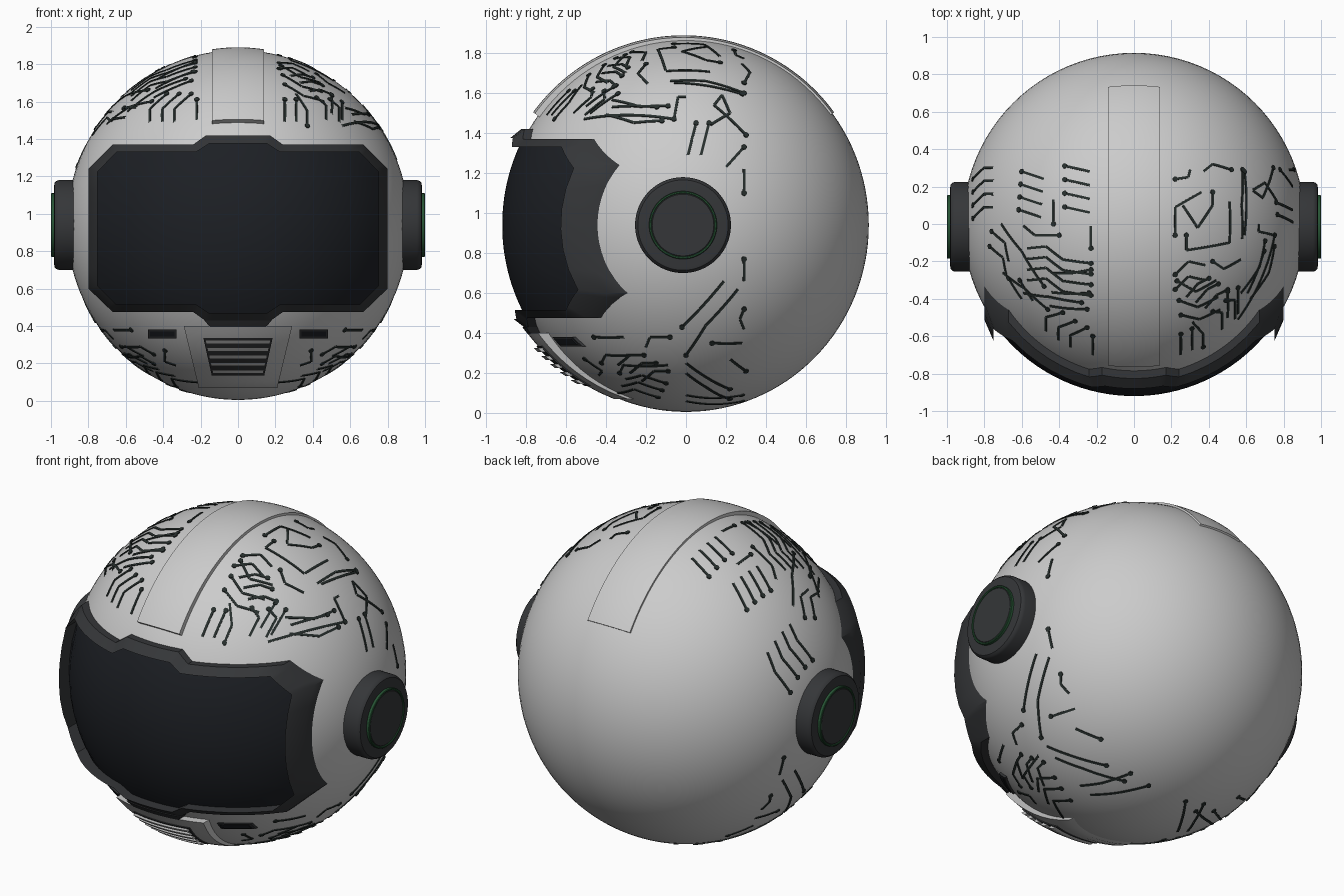
import bpy, bmesh
from math import sin, cos, pi, sqrt, radians
from mathutils import Vector

if "Cube" in bpy.data.objects:
    bpy.data.objects.remove(bpy.data.objects["Cube"])

CZ, R, KZ = 0.94, 0.915, 0.935 / 0.915   # shell centre, radius, vertical stretch


def material(name, rgb):
    m = bpy.data.materials.new(name)
    m.diffuse_color = (*rgb, 1)
    m.use_nodes = True
    m.node_tree.nodes["Principled BSDF"].inputs["Base Color"].default_value = m.diffuse_color
    return m


GLASS = material("glass_black", (0.012, 0.014, 0.018))
DARK = material("dark_grey", (0.035, 0.037, 0.04))
TRACE = material("trace_dark", (0.02, 0.028, 0.026))
GREEN = material("ring_green", (0.02, 0.09, 0.035))


def finish(bm, name, mat=None, angle=30):
    bmesh.ops.remove_doubles(bm, verts=bm.verts, dist=1e-5)
    bmesh.ops.recalc_face_normals(bm, faces=bm.faces)
    me = bpy.data.meshes.new(name)
    bm.to_mesh(me)
    bm.free()
    ob = bpy.data.objects.new(name, me)
    bpy.context.collection.objects.link(ob)
    if mat:
        me.materials.append(mat)
    bpy.ops.object.select_all(action='DESELECT')
    ob.select_set(True)
    bpy.context.view_layer.objects.active = ob
    bpy.ops.object.shade_smooth_by_angle(angle=radians(angle))
    return ob


def front(x, z, r):
    """Point on the front of the shell of radius r, seen at (x, z)."""
    d = (z - CZ) / KZ
    return Vector((x, -sqrt(max(0, r * r - x * x - d * d)), z))


def loft(bm, rings):
    vs = [[bm.verts.new(p) for p in ring] for ring in rings]
    n = len(vs[0])
    for a, b in zip(vs, vs[1:]):
        for i in range(n):
            bm.faces.new((a[i], a[(i + 1) % n], b[(i + 1) % n], b[i]))
    return vs


def patch(name, f, nu, nv, mat=None):
    """Raised curved plate: f(u, v, top) gives its points, the rim drops to the base."""
    bm = bmesh.new()
    g = [[bm.verts.new(f(i / nu, j / nv, True)) for j in range(nv + 1)] for i in range(nu + 1)]
    for i in range(nu):
        for j in range(nv):
            bm.faces.new((g[i][j], g[i + 1][j], g[i + 1][j + 1], g[i][j + 1]))
    rim = ([(i, 0) for i in range(nu)] + [(nu, j) for j in range(nv)]
           + [(i, nv) for i in range(nu, 0, -1)] + [(0, j) for j in range(nv, 0, -1)])
    low = [bm.verts.new(f(i / nu, j / nv, False)) for i, j in rim]
    for k in range(len(rim)):
        m = (k + 1) % len(rim)
        a, b = rim[k], rim[m]
        bm.faces.new((g[a[0]][a[1]], g[b[0]][b[1]], low[m], low[k]))
    return finish(bm, name, mat)


def front_plate(name, x, zb, wb, zt, wt, rb, rt, mat=None, nv=10):
    """Trapezoid plate on the front, half widths wb / wt, radius rb to rt."""
    def f(u, v, top):
        w = wb + (wt - wb) * v
        r = rb + (rt - rb) * v if top else R - 0.01
        return front(x + w * (2 * u - 1), zb + (zt - zb) * v, r)
    return patch(name, f, 12, nv, mat)


# Shell
bm = bmesh.new()
bmesh.ops.create_uvsphere(bm, u_segments=96, v_segments=64, radius=R)
for v in bm.verts:
    v.co = (v.co.x, v.co.y, v.co.z * KZ + CZ)
finish(bm, "helmet_shell")


# Visor frame and glass
def outline(half, n=6):
    pts = half + [(-x, z) for x, z in half[-2:0:-1]]
    out = []
    for (x0, z0), (x1, z1) in zip(pts, pts[1:] + pts[:1]):
        out += [(x0 + (x1 - x0) * i / n, z0 + (z1 - z0) * i / n) for i in range(n)]
    return out


outer = outline([(0, .425), (.17, .425), (.24, .475), (.67, .475), (.80, .60),
                 (.80, 1.24), (.67, 1.37), (.24, 1.37), (.17, 1.42), (0, 1.42)])
inner = outline([(0, .47), (.155, .47), (.225, .515), (.65, .515), (.75, .615),
                 (.75, 1.225), (.65, 1.33), (.225, 1.33), (.155, 1.375), (0, 1.375)])
bm = bmesh.new()
loft(bm, [[front(x, z, r) for x, z in o] for o, r in
          ((outer, .90), (outer, .95), (inner, .978), (inner, .90))])
finish(bm, "visor_frame", DARK)

bm = bmesh.new()
rings = loft(bm, [[front(x * t, CZ + (z - CZ) * t, .92) for x, z in inner]
                  for t in [1 - k / 16 for k in range(16)]])
bm.faces.new(rings[-1])
finish(bm, "visor_glass", GLASS)


# Crest band over the top
def crest(u, v, top):
    a = radians(-53.5 + 107 * v)
    x, r = .14 * (2 * u - 1), (.937 if top else .90)
    c = sqrt(r * r - x * x)
    return Vector((x, -.012 + c * sin(a), CZ + c * cos(a) * 1.014))


patch("crest_band", crest, 8, 64)

# Chin plate, vent and side slots
front_plate("chin_plate", 0, .07, .21, .40, .29, .925, .955)
front_plate("chin_tab", 0, .395, .15, .43, .18, .955, .96, DARK, 3)
front_plate("vent_back", 0, .135, .14, .335, .185, .937, .956, DARK)
for i in range(5):
    z = .145 + i * .04
    w = .135 + i * .009
    rr = .95 + i * .0045
    front_plate(f"vent_slat_{i + 1}", 0, z, w, z + .02, w + .004, rr, rr + .004, None, 2)
for s, side in ((1, "right"), (-1, "left")):
    front_plate(f"slot_rim_{side}", s * .405, .333, .077, .381, .077, .925, .925, DARK, 3)
    front_plate(f"slot_{side}", s * .405, .343, .066, .371, .066, .929, .929, GLASS, 3)


# Ear pads, turned about the x axis
def turned(name, s, profile, mat, n=64):
    bm = bmesh.new()
    rings = loft(bm, [[(s * x, -.015 + r * cos(2 * pi * i / n), CZ + r * sin(2 * pi * i / n))
                       for i in range(n)] for x, r in profile])
    if profile[0] != profile[-1]:
        bm.faces.new(rings[-1])
    finish(bm, name, mat)


for s, side in ((1, "right"), (-1, "left")):
    turned(f"ear_pad_{side}", s, [(.85, .24), (.957, .24), (.97, .236), (.98, .226), (.983, .21)], DARK)
    turned(f"ear_ring_{side}", s, [(.975, .17), (.997, .17), (1, .167), (1, .161),
                                   (.997, .158), (.975, .158), (.975, .17)], GREEN)
    turned(f"ear_disc_{side}", s, [(.97, .158), (.994, .158), (.997, .154)], DARK)

# Circuit traces: paths read in one view, laid onto the shell
PROJ = {
    'top': lambda a, b: (a, b, sqrt(max(0, R * R - a * a - b * b))),
    'front': lambda a, b: (a, front(a, b, R).y, (b - CZ) / KZ),
    'right': lambda a, b: (sqrt(max(0, R * R - a * a - ((b - CZ) / KZ) ** 2)), a, (b - CZ) / KZ),
    'left': lambda a, b: (-sqrt(max(0, R * R - a * a - ((b - CZ) / KZ) ** 2)), a, (b - CZ) / KZ),
}
trace_bm = bmesh.new()


def on_shell(d, r):
    d = d.normalized() * r
    return Vector((d.x, d.y, d.z * KZ + CZ))


def trace(view, path, step=(0, 0), n=1, w=.0065):
    """n parallel traces, each a thin raised strip with a round pad at its start."""
    for k in range(n):
        dirs = [Vector(PROJ[view](a + step[0] * k, b + step[1] * k)).normalized() for a, b in path]
        for a, b in zip(dirs, dirs[1:]):
            m = max(2, int((a - b).length / .04))
            side = a.cross(b).normalized() * w
            rows = []
            for i in range(m + 1):
                d = a.lerp(b, i / m).normalized() * R
                rows.append([trace_bm.verts.new(on_shell(d + side * q, R + h)) for q, h in
                             ((-1, -.004), (-1, .004), (1, .004), (1, -.004))])
            for p, q in zip(rows, rows[1:]):
                for j in range(3):
                    trace_bm.faces.new((p[j], p[j + 1], q[j + 1], q[j]))
        d = dirs[0]
        e = d.orthogonal().normalized()
        g = d.cross(e)
        pads = [[trace_bm.verts.new(on_shell(d * R + (e * cos(i * pi / 5) + g * sin(i * pi / 5)) * .014, R + h))
                 for i in range(10)] for h in (-.004, .006)]
        trace_bm.faces.new(pads[1])
        for i in range(10):
            j = (i + 1) % 10
            trace_bm.faces.new((pads[0][i], pads[0][j], pads[1][j], pads[1][i]))


# upper right
trace('top', [(.22, .24), (.29, .25), (.30, .29)])
trace('top', [(.52, .29), (.42, .32), (.37, .28)])
trace('top', [(.59, .28), (.59, -.06)])
trace('top', [(.42, .17), (.42, .10), (.34, -.02), (.26, .10)])
trace('top', [(.22, -.06), (.22, .09), (.36, .17)])
trace('top', [(.28, -.06), (.28, -.14), (.51, -.10), (.51, .12)])
trace('top', [(.22, -.27), (.29, -.20), (.38, -.22)], (.0, -.08), 2)
trace('top', [(.42, -.20), (.48, -.24), (.57, -.19)])
trace('top', [(.50, -.35), (.44, -.38), (.38, -.45)], (-.05, .03), 3)
trace('top', [(.50, -.36), (.50, -.50)], (.055, .02), 2)
trace('top', [(.75, -.12), (.72, -.26), (.62, -.40)], (-.05, .03), 2)
trace('front', [(.25, 1.61), (.25, 1.49)], (.06, 0), 2)
trace('front', [(.37, 1.47), (.37, 1.55), (.31, 1.64)])
trace('front', [(.42, 1.62), (.47, 1.58), (.47, 1.50)], (.07, -.01), 2)
trace('front', [(.23, 1.79), (.33, 1.73), (.44, 1.70)], (.01, -.05), 3)
trace('right', [(-.145, 1.53), (-.37, 1.53)])
trace('right', [(-.06, 1.47), (-.51, 1.47)])
trace('right', [(-.06, 1.47), (-.04, 1.58), (.0, 1.58)])
trace('right', [(.05, 1.45), (.01, 1.29)], (.065, 0), 2)
trace('right', [(.30, 1.39), (.14, 1.54), (.18, 1.59), (.22, 1.50), (.12, 1.44)])
trace('right', [(.29, 1.33), (.20, 1.23)])
trace('right', [(.29, 1.10), (.29, 1.22)])
trace('right', [(.29, 1.60), (.10, 1.66), (-.08, 1.66)])

# upper left
trace('top', [(-.37, .31), (-.235, .28)], (0, -.073), 4)
trace('top', [(-.60, .28), (-.48, .24)], (-.005, -.068), 4)
trace('top', [(-.43, .0), (-.43, .13)])
trace('top', [(-.23, -.13), (-.23, -.01)])
trace('top', [(-.40, -.06), (-.53, -.06), (-.59, -.01)])
trace('top', [(-.23, -.21), (-.38, -.19), (-.47, -.12), (-.57, -.13)], (0, -.057), 4)
trace('top', [(-.28, -.42), (-.45, -.39), (-.59, -.37)])
trace('top', [(-.86, .24), (-.80, .30), (-.75, .30)], (0, -.07), 4)
trace('top', [(-.76, -.04), (-.69, -.10), (-.67, -.20)], (-.01, -.08), 2)
trace('top', [(-.67, -.29), (-.60, -.40)], (.06, -.01), 2)
trace('front', [(-.22, 1.61), (-.22, 1.50)])
trace('front', [(-.25, 1.64), (-.34, 1.56), (-.34, 1.49)], (-.065, 0), 3)
trace('front', [(-.23, 1.81), (-.33, 1.77), (-.43, 1.72)], (-.01, -.05), 3)
trace('front', [(-.46, 1.60), (-.58, 1.57), (-.70, 1.48)], (-.02, .06), 2)

# lower traces on both sides
for v in ('right', 'left'):
    trace(v, [(-.02, .43), (.19, .66)])
    trace(v, [(.0, .29), (.10, .44), (.26, .62)])
    trace(v, [(.29, .77), (.29, .66)])
    trace(v, [(.29, .52), (.27, .47), (.29, .42)])
    trace(v, [(.13, .35), (.28, .35)])
    trace(v, [(-.08, .38), (-.18, .38), (-.20, .33)])
    trace(v, [(-.46, .38), (-.31, .38)])
    trace(v, [(.22, .12), (.10, .18), (.0, .25)], (.0, -.05), 2)
    trace(v, [(-.21, .29), (-.28, .29), (-.34, .24)], (.06, -.04), 3)
    trace(v, [(-.10, .15), (-.22, .19), (-.30, .17)], (-.02, -.035), 3)
    trace(v, [(.30, .21), (.22, .27)])
    trace(v, [(.28, .06), (.12, .045), (.0, .06)], (0, .03), 2)
    s = 1 if v == 'right' else -1
    trace('front', [(s * .39, .27), (s * .39, .21), (s * .33, .19)])
    trace('front', [(s * .45, .25), (s * .52, .29), (s * .60, .29)], (0, -.05), 2)
finish(trace_bm, "circuit_traces", TRACE)
